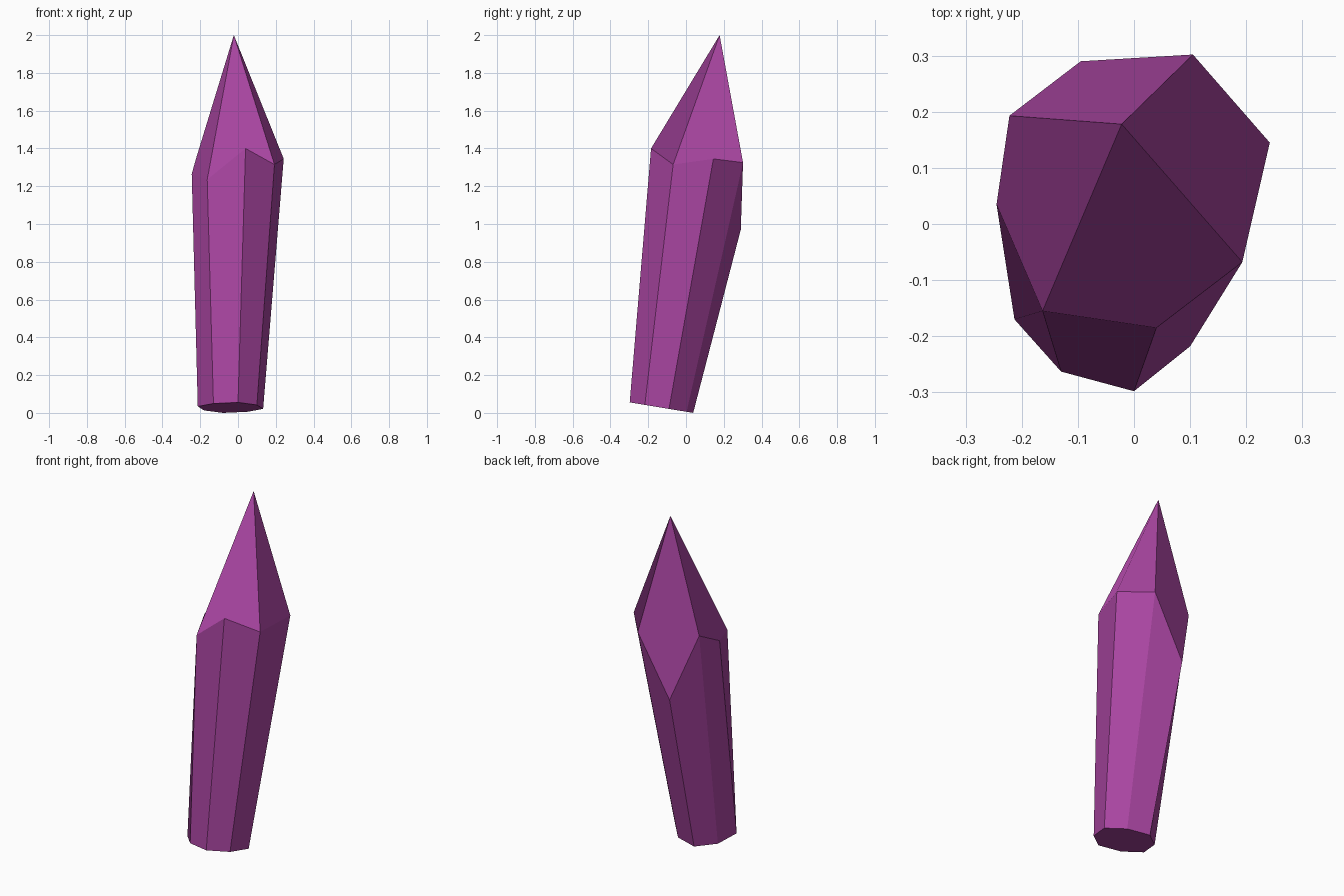
import bpy, bmesh

if "Cube" in bpy.data.objects:
    bpy.data.objects.remove(bpy.data.objects["Cube"])

# Eight-sided crystal: tilted base ring, uneven shoulder ring, pointed tip
base = [(-0.13, -0.263), (0, -0.298), (0.10, -0.218), (0.133, -0.09)]
base += [(-0.08 - x, -0.26 - y) for x, y in base]      # base is point-symmetric
shoulder = [(-0.163, -0.155, 1.235), (0.04, -0.185, 1.40),
            (0.193, -0.068, 1.315), (0.242, 0.145, 1.345),
            (0.105, 0.302, 1.325), (-0.095, 0.29, 0.97),
            (-0.222, 0.193, 1.347), (-0.245, 0.035, 1.265)]

bm = bmesh.new()
low = [bm.verts.new((x, y, 0.0063 - 0.165 * y)) for x, y in base]
top = [bm.verts.new(p) for p in shoulder]
tip = bm.verts.new((-0.022, 0.178, 2.0))

# Underside
bm.faces.new(low[::-1])
# Long side facets
for i in range(8):
    j = (i + 1) % 8
    bm.faces.new((low[i], low[j], top[j], top[i]))
# Four tip facets, each spanning two sides
for i in range(0, 8, 2):
    bm.faces.new((top[i], top[i + 1], top[(i + 2) % 8], tip))

mesh = bpy.data.meshes.new("crystal")
bm.to_mesh(mesh)
bm.free()
mat = bpy.data.materials.new("purple")
mat.diffuse_color = (0.40, 0.06, 0.36, 1)
mat.use_nodes = True
mat.node_tree.nodes["Principled BSDF"].inputs["Base Color"].default_value = mat.diffuse_color
mesh.materials.append(mat)
crystal = bpy.data.objects.new("crystal", mesh)
bpy.context.collection.objects.link(crystal)
